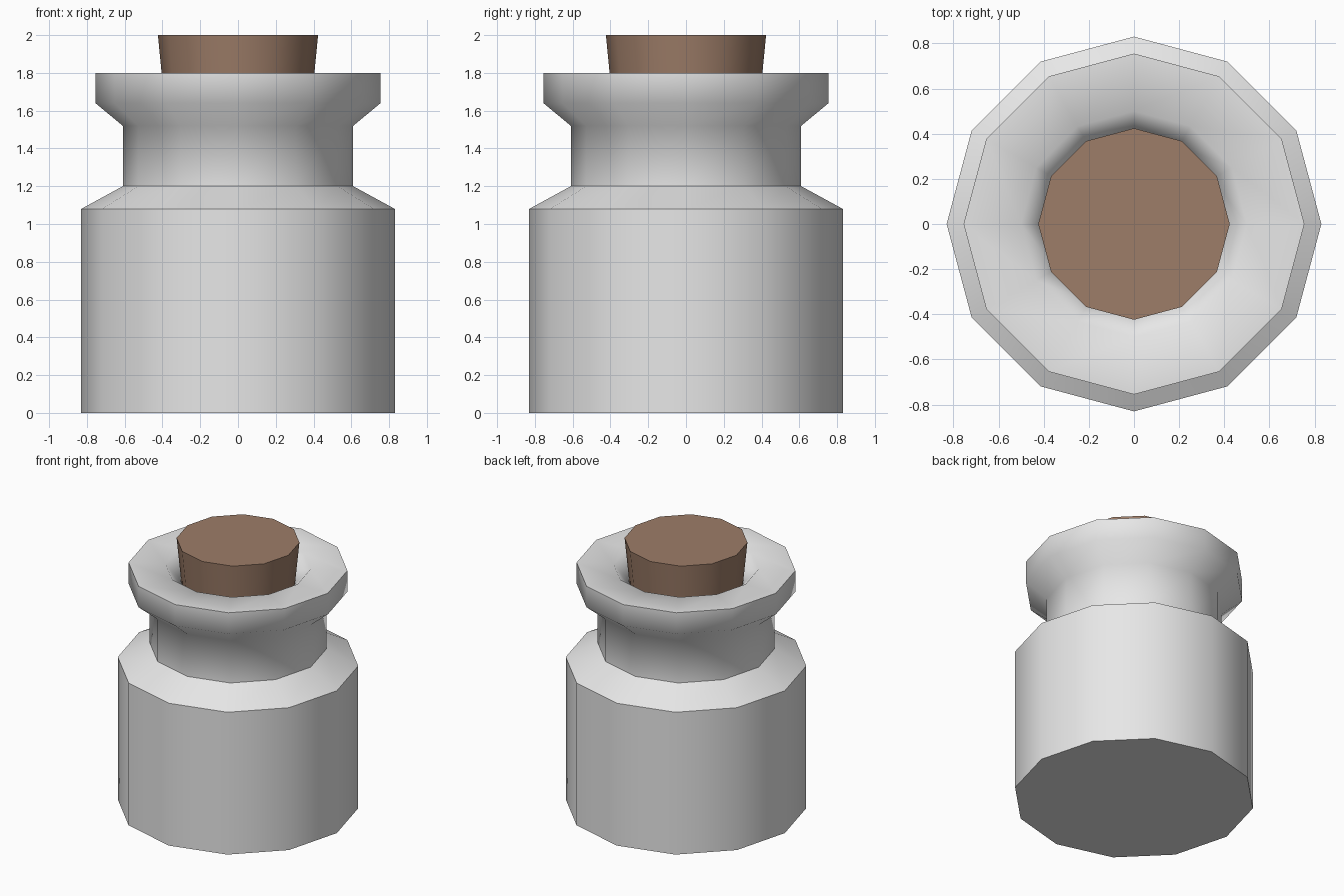
import bpy, bmesh, math

cube = bpy.data.objects.get("Cube")
if cube:
    bpy.data.objects.remove(cube, do_unlink=True)

SIDES = 12


def make_material(name, rgb):
    mat = bpy.data.materials.new(name)
    mat.use_nodes = True
    mat.diffuse_color = (*rgb, 1)
    mat.node_tree.nodes["Principled BSDF"].inputs["Base Color"].default_value = (*rgb, 1)
    return mat


def lathe(name, profile, mat):
    """Turn an (r, z) profile, listed from bottom to end, into a capped solid."""
    bm = bmesh.new()
    angles = [2 * math.pi * i / SIDES for i in range(SIDES)]
    rings = [[bm.verts.new((r * math.cos(a), r * math.sin(a), z)) for a in angles]
             for r, z in profile]
    for low, high in zip(rings, rings[1:]):
        for i in range(SIDES):
            j = (i + 1) % SIDES
            bm.faces.new((low[i], low[j], high[j], high[i]))
    bm.faces.new(rings[0][::-1])
    bm.faces.new(rings[-1])
    mesh = bpy.data.meshes.new(name)
    bm.to_mesh(mesh)
    bm.free()
    mesh.materials.append(mat)
    obj = bpy.data.objects.new(name, mesh)
    bpy.context.collection.objects.link(obj)
    bpy.ops.object.select_all(action="DESELECT")
    obj.select_set(True)
    bpy.context.view_layer.objects.active = obj
    bpy.ops.object.shade_smooth_by_angle(angle=math.radians(55))
    return obj


glass = make_material("pale grey", (0.8, 0.8, 0.8))
cork = make_material("cork brown", (0.34, 0.206, 0.14))

# Jar: body, shoulder, neck, flared rim, then the funnel mouth and its well
lathe("jar", [(0.83, 0), (0.83, 1.08), (0.61, 1.2), (0.61, 1.52), (0.755, 1.64),
              (0.755, 1.8), (0.5, 1.8), (0.4, 1.69), (0.4, 1.5)], glass)

# Tapered stopper seated in the mouth
lathe("stopper", [(0.38, 1.55), (0.424, 2.0)], cork)
